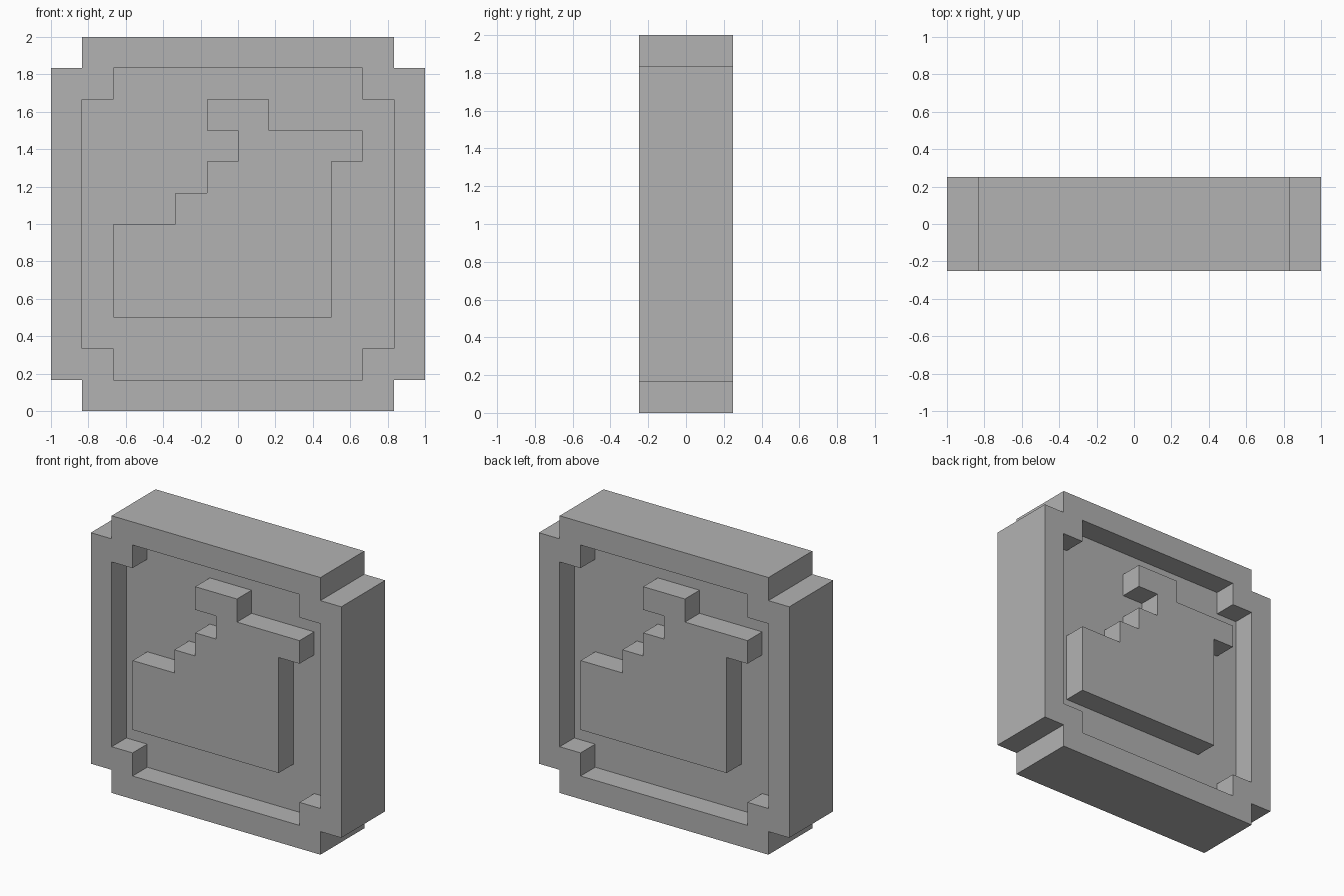
import bpy
import bmesh
from math import pi
from mathutils import Matrix, Vector

default_cube = bpy.data.objects.get("Cube")
if default_cube:
    bpy.data.objects.remove(default_cube, do_unlink=True)

CELL = 1 / 6      # one step of the blocky outline
HALF = 1.5        # half thickness of the token, in cells
PANEL = 0.5       # half thickness of the recessed panel, in cells

grey = bpy.data.materials.new("plain_grey")
grey.use_nodes = True
colour = (0.448, 0.448, 0.448, 1)
grey.diffuse_color = colour
grey.node_tree.nodes["Principled BSDF"].inputs["Base Color"].default_value = colour


def notched_square(half):
    """Square outline with a one-cell step cut from each corner."""
    quarter = [(half, half - 1), (half - 1, half - 1), (half - 1, half)]
    points = []
    for _ in range(4):
        points += quarter
        quarter = [(-z, x) for x, z in quarter]
    return [(x, z + 6) for x, z in points]


def extrude_outline(name, loops, y_start, y_end, turn=0):
    """Fill outlines (later loops are holes) and extrude them along y."""
    bm = bmesh.new()
    for loop in loops:
        verts = [bm.verts.new((x, y_start, z)) for x, z in loop]
        for i, vert in enumerate(verts):
            bm.edges.new((verts[i - 1], vert))
    bmesh.ops.triangle_fill(bm, edges=bm.edges[:], use_beauty=True,
                            normal=Vector((0, -1, 0)))
    result = bmesh.ops.extrude_face_region(bm, geom=bm.faces[:],
                                           use_keep_orig=True)
    moved = [g for g in result["geom"] if isinstance(g, bmesh.types.BMVert)]
    bmesh.ops.translate(bm, verts=moved, vec=(0, y_end - y_start, 0))
    bmesh.ops.recalc_face_normals(bm, faces=bm.faces[:])
    bm.transform(Matrix.Rotation(turn, 4, "Z") @ Matrix.Scale(CELL, 4))
    mesh = bpy.data.meshes.new(name)
    bm.to_mesh(mesh)
    bm.free()
    mesh.materials.append(grey)
    obj = bpy.data.objects.new(name, mesh)
    bpy.context.collection.objects.link(obj)
    return obj


# Raised rim and the recessed panel it holds
extrude_outline("rim", [notched_square(6), notched_square(5)], -HALF, HALF)
extrude_outline("panel", [notched_square(5)], -PANEL, PANEL)

# Stepped hand emblem, level with the rim, on both sides
emblem = [(-4, 3), (3, 3), (3, 8), (4, 8), (4, 9), (1, 9), (1, 10), (-1, 10),
          (-1, 9), (0, 9), (0, 8), (-1, 8), (-1, 7), (-2, 7), (-2, 6), (-4, 6)]
for side, turn in (("front", 0), ("back", pi)):
    extrude_outline(side + "_emblem", [emblem], -HALF, -PANEL, turn)
